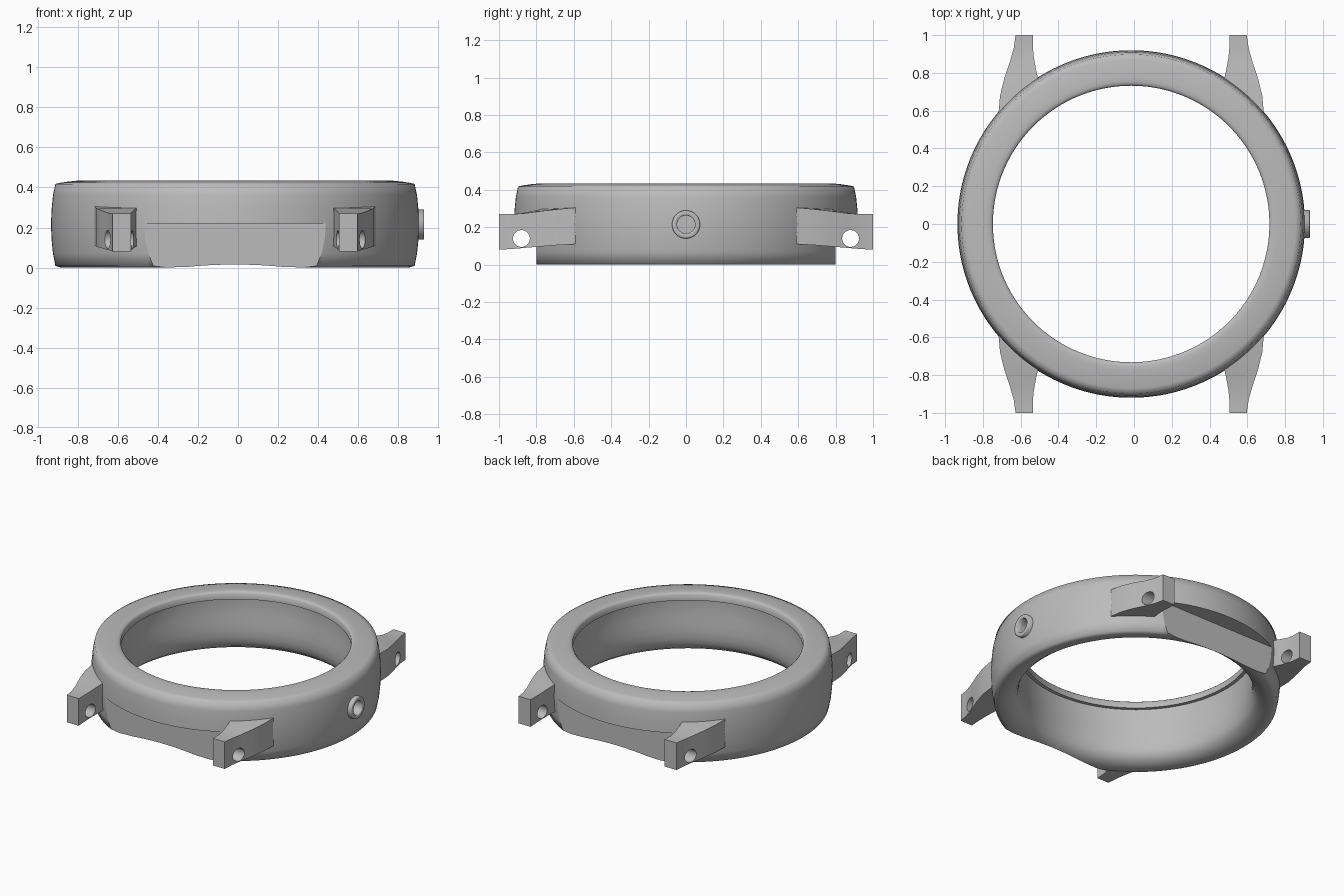
import bpy, bmesh, math
from mathutils import Matrix

cube = bpy.data.objects.get("Cube")
if cube:
    bpy.data.objects.remove(cube)

CX = -0.015      # axis of the case
SEGMENTS = 160

steel = bpy.data.materials.new("grey_steel")
steel.use_nodes = True
steel.diffuse_color = (0.5, 0.5, 0.5, 1)
steel.node_tree.nodes["Principled BSDF"].inputs["Base Color"].default_value = (0.5, 0.5, 0.5, 1)


def make_object(name, bm):
    bmesh.ops.recalc_face_normals(bm, faces=bm.faces)
    mesh = bpy.data.meshes.new(name)
    bm.to_mesh(mesh)
    bm.free()
    mesh.materials.append(steel)
    obj = bpy.data.objects.new(name, mesh)
    bpy.context.collection.objects.link(obj)
    return obj


def lathe(name, profile, matrix, segments):
    """Revolve a closed (radius, height) profile around local z."""
    bm = bmesh.new()
    rings = []
    for i in range(segments):
        a = math.tau * i / segments
        rings.append([bm.verts.new((r * math.cos(a), r * math.sin(a), z)) for r, z in profile])
    n = len(profile)
    for i in range(segments):
        a, b = rings[i], rings[(i + 1) % segments]
        for j in range(n):
            k = (j + 1) % n
            bm.faces.new((a[j], b[j], b[k], a[k]))
    bm.transform(matrix)
    return make_object(name, bm)


def box_cutter(name, center, size):
    bm = bmesh.new()
    bmesh.ops.create_cube(bm, size=1, matrix=Matrix.Translation(center) @ Matrix.Diagonal((*size, 1)))
    return make_object(name, bm)


def rod_cutter(name, center, radius, length):
    bm = bmesh.new()
    bmesh.ops.create_cone(bm, cap_ends=True, segments=40, radius1=radius, radius2=radius, depth=length,
                          matrix=Matrix.Translation(center) @ Matrix.Rotation(math.pi / 2, 4, 'Y'))
    return make_object(name, bm)


def cut(obj, cutters):
    """Apply boolean differences, then drop the cutters."""
    bpy.context.view_layer.objects.active = obj
    for c in cutters:
        mod = obj.modifiers.new("cut", 'BOOLEAN')
        mod.operation = 'DIFFERENCE'
        mod.solver = 'EXACT'
        mod.object = c
        bpy.ops.object.modifier_apply(modifier=mod.name)
        bpy.data.objects.remove(c)


def smooth(obj, degrees):
    bpy.ops.object.select_all(action='DESELECT')
    obj.select_set(True)
    bpy.context.view_layer.objects.active = obj
    bpy.ops.object.shade_smooth_by_angle(angle=math.radians(degrees))


# Case ring: barrel outside, domed rim, upright lip and a wall rounded in at the bottom
case_profile = [
    (0.87, 0.0), (0.898, 0.008), (0.91, 0.07), (0.917, 0.14), (0.92, 0.215), (0.917, 0.29),
    (0.91, 0.36), (0.898, 0.418), (0.87, 0.424), (0.83, 0.430), (0.78, 0.435), (0.755, 0.435),
    (0.741, 0.432), (0.732, 0.424), (0.732, 0.382), (0.755, 0.382), (0.757, 0.33), (0.752, 0.27),
    (0.745, 0.21), (0.741, 0.16), (0.742, 0.11), (0.75, 0.07), (0.766, 0.04), (0.80, 0.015),
    (0.835, 0.003),
]
case = lathe("case_ring", case_profile, Matrix.Translation((CX, 0, 0)), SEGMENTS)
smooth(case, 75)

# Flats under the front and back, and the socket for the winding stem
cutters = [box_cutter("flat_cutter", (CX, s * 1.0, 0.06), (0.96, 0.4, 0.32)) for s in (-1, 1)]
cutters.append(rod_cutter("stem_cutter", (0.92, 0, 0.215), 0.048, 0.12))
cut(case, cutters)

# Stem tube on the left side of the case
tube_profile = [(0.048, 0.86), (0.075, 0.86), (0.075, 0.928), (0.072, 0.931), (0.051, 0.931), (0.048, 0.928)]
tube = lathe("stem_tube", tube_profile,
             Matrix.Translation((0, 0, 0.215)) @ Matrix.Rotation(math.pi / 2, 4, 'Y'), 48)
smooth(tube, 60)

# Strap lugs: (inner x, inner y, outer x, outer y, bottom, top) from the case to the tip
lug_sections = [
    (0.50, 0.70, 0.702, 0.59, 0.11, 0.305),
    (0.493, 0.77, 0.694, 0.68, 0.105, 0.297),
    (0.504, 0.82, 0.672, 0.77, 0.098, 0.287),
    (0.515, 0.88, 0.642, 0.86, 0.09, 0.275),
    (0.52, 0.93, 0.622, 0.93, 0.084, 0.27),
    (0.52, 1.0, 0.612, 1.0, 0.08, 0.27),
]


def make_lug(name, sx, sy):
    bm = bmesh.new()
    rings = []
    for xi, yi, xo, yo, low, high in lug_sections:
        corners = ((xi, yi, low), (xo, yo, low), (xo, yo, high), (xi, yi, high))
        rings.append([bm.verts.new((CX + sx * x, sy * y, z)) for x, y, z in corners])
    for a, b in zip(rings, rings[1:]):
        for j in range(4):
            k = (j + 1) % 4
            bm.faces.new((a[j], a[k], b[k], b[j]))
    bm.faces.new(rings[0])
    bm.faces.new(rings[-1])
    lug = make_object(name, bm)
    # Spring bar hole through the lug
    cut(lug, [rod_cutter("bar_cutter", (CX + sx * 0.58, sy * 0.88, 0.14), 0.045, 0.4)])
    smooth(lug, 30)


for side, sx in (("left", 1), ("right", -1)):
    for end, sy in (("front", -1), ("back", 1)):
        make_lug(f"{end}_{side}_lug", sx, sy)
